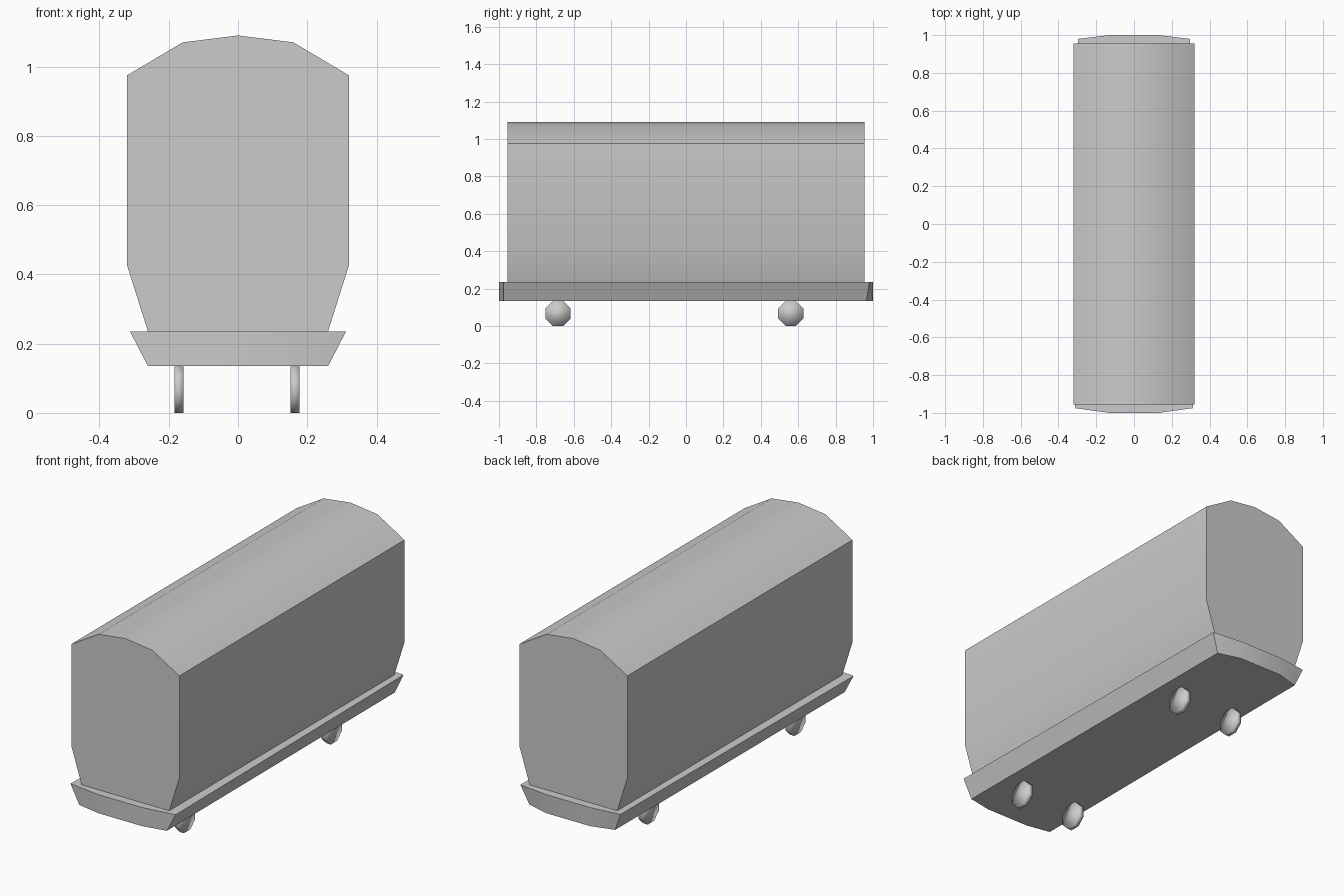
import bpy, bmesh, math

cube = bpy.data.objects.get("Cube")
if cube:
    bpy.data.objects.remove(cube, do_unlink=True)

grey = bpy.data.materials.new("plain_grey")
grey.use_nodes = True
colour = (0.6, 0.6, 0.6, 1)
grey.diffuse_color = colour
grey.node_tree.nodes["Principled BSDF"].inputs["Base Color"].default_value = colour


def loft(name, start, end, angle=30):
    """Solid between two matching rings of points."""
    bm = bmesh.new()
    a = [bm.verts.new(p) for p in start]
    b = [bm.verts.new(p) for p in end]
    bm.faces.new(a)
    bm.faces.new(b[::-1])
    for i in range(len(a)):
        j = (i + 1) % len(a)
        bm.faces.new((a[i], b[i], b[j], a[j]))
    bmesh.ops.recalc_face_normals(bm, faces=bm.faces[:])
    mesh = bpy.data.meshes.new(name)
    bm.to_mesh(mesh)
    bm.free()
    mesh.materials.append(grey)
    obj = bpy.data.objects.new(name, mesh)
    bpy.context.collection.objects.link(obj)
    bpy.ops.object.select_all(action="DESELECT")
    obj.select_set(True)
    bpy.context.view_layer.objects.active = obj
    bpy.ops.object.shade_smooth_by_angle(angle=math.radians(angle))
    return obj


# Wagon body: mirrored cross-section with a shallow curved roof
half = [(0.26, 0.235), (0.32, 0.425), (0.32, 0.975), (0.16, 1.07)]
section = half + [(0, 1.09)] + [(-x, z) for x, z in reversed(half)]
loft("body", [(x, -0.955, z) for x, z in section],
     [(x, 0.955, z) for x, z in section])


# Underframe: bowed ends, sides flaring upwards
def frame_ring(front, back, back_y, z):
    right = [(front, -0.975), (0.13, -1), (-0.13, -1), (-front, -0.975)]
    left = [(-back, back_y), (-0.13, 1), (0.13, 1), (back, back_y)]
    return [(x, y, z) for x, y in right + left]


loft("underframe", frame_ring(0.26, 0.255, 0.965, 0.135),
     frame_ring(0.312, 0.297, 0.98, 0.235))

# Wheels: thin octagons with a flat at the bottom, softly shaded
radius = 0.0725
for end, y in (("front", -0.685), ("back", 0.56)):
    for side, x in (("right", -0.171), ("left", 0.165)):
        angles = [math.radians(45 * i + 22.5) for i in range(8)]
        ring = [(y + radius * math.cos(t), 0.067 + radius * math.sin(t)) for t in angles]
        loft(f"{end}_{side}_wheel", [(x - 0.013, *p) for p in ring],
             [(x + 0.013, *p) for p in ring], 180)
